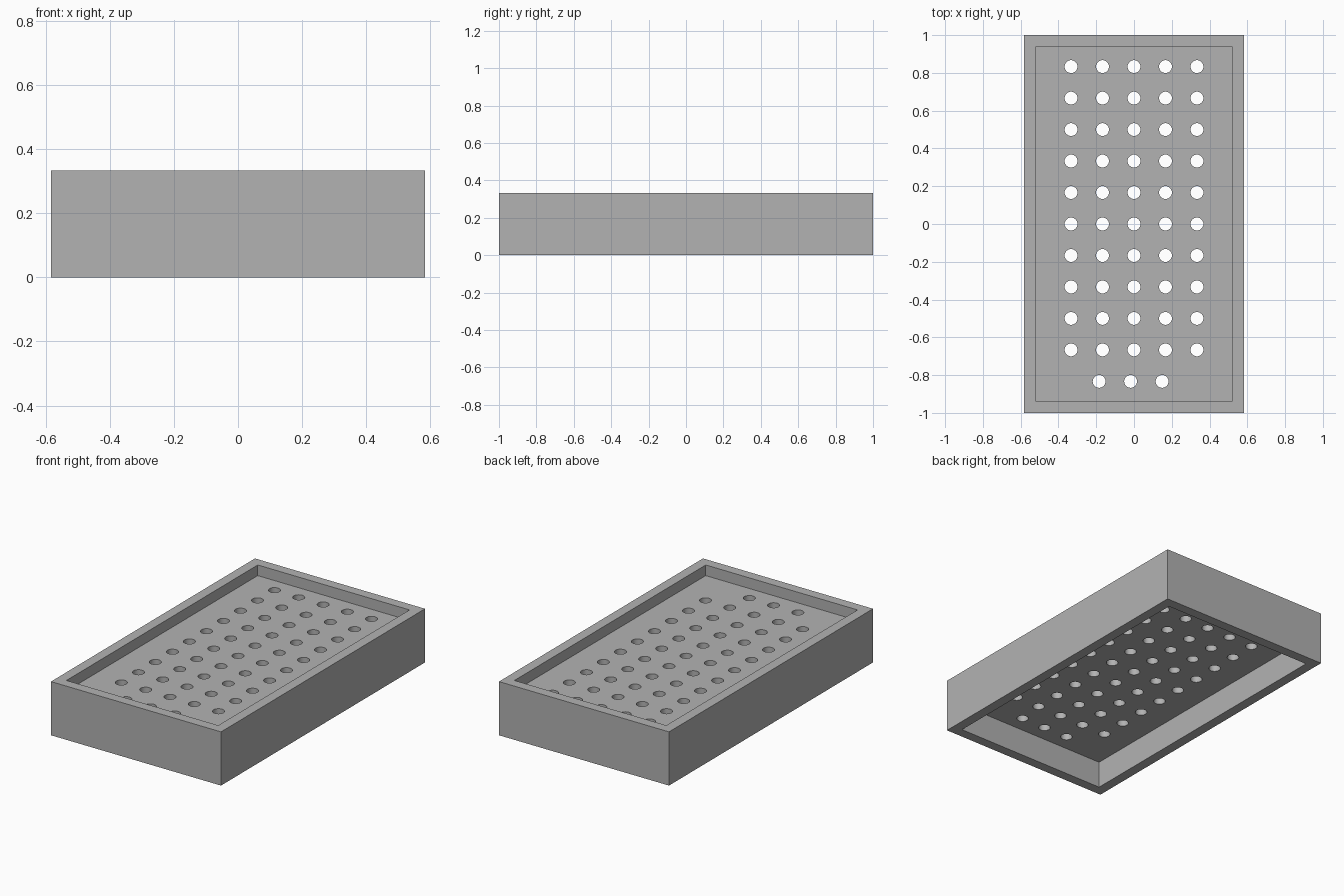
import bpy
import bmesh
from mathutils import Matrix, Vector

cube = bpy.data.objects.get("Cube")
if cube:
    bpy.data.objects.remove(cube, do_unlink=True)

WIDTH, LENGTH, HEIGHT = 1.167, 2.0, 0.333
WALL = 0.0625
PLATE_BOTTOM, PLATE_TOP = 0.167, 0.267
PITCH = 1 / 6
HOLE_RADIUS = 0.034

# Single grey material
grey = bpy.data.materials.new("grey")
grey.use_nodes = True
colour = (0.448, 0.448, 0.448, 1)
grey.diffuse_color = colour
grey.node_tree.nodes["Principled BSDF"].inputs["Base Color"].default_value = colour


def add_box(bm, width, length, low, high):
    matrix = Matrix.LocRotScale(Vector((0, 0, (low + high) / 2)), None,
                                Vector((width, length, high - low)))
    bmesh.ops.create_cube(bm, size=1, matrix=matrix)


def make_object(name, bm):
    mesh = bpy.data.meshes.new(name)
    bm.to_mesh(mesh)
    bm.free()
    mesh.materials.append(grey)
    obj = bpy.data.objects.new(name, mesh)
    bpy.context.collection.objects.link(obj)
    return obj


def cut(target, cutter):
    cutter.hide_render = True
    mod = target.modifiers.new(cutter.name, 'BOOLEAN')
    mod.operation = 'DIFFERENCE'
    mod.solver = 'EXACT'
    mod.object = cutter
    bpy.ops.object.select_all(action='DESELECT')
    target.select_set(True)
    bpy.context.view_layer.objects.active = target
    bpy.ops.object.modifier_apply(modifier=mod.name)
    bpy.data.objects.remove(cutter, do_unlink=True)


# Outer block
bm = bmesh.new()
add_box(bm, WIDTH, LENGTH, 0, HEIGHT)
tray = make_object("perforated_tray", bm)

# Shallow pocket above the plate and deeper pocket below it
bm = bmesh.new()
for low, high in ((PLATE_TOP, HEIGHT + 0.1), (-0.1, PLATE_BOTTOM)):
    add_box(bm, WIDTH - 2 * WALL, LENGTH - 2 * WALL, low, high)
cut(tray, make_object("pocket_cutter", bm))

# Ten rows of five holes, then a short front row of three, slightly offset
centres = [(col * PITCH, row * PITCH) for row in range(-4, 6) for col in range(-2, 3)]
centres += [(col * PITCH - 0.018, -5 * PITCH) for col in (-1, 0, 1)]
bm = bmesh.new()
for x, y in centres:
    bmesh.ops.create_cone(bm, cap_ends=True, segments=32, radius1=HOLE_RADIUS,
                          radius2=HOLE_RADIUS, depth=0.2,
                          matrix=Matrix.Translation((x, y, (PLATE_BOTTOM + PLATE_TOP) / 2)))
cut(tray, make_object("hole_cutter", bm))

# Smooth hole walls, sharp edges elsewhere
bpy.ops.object.shade_smooth_by_angle(angle=0.6)
